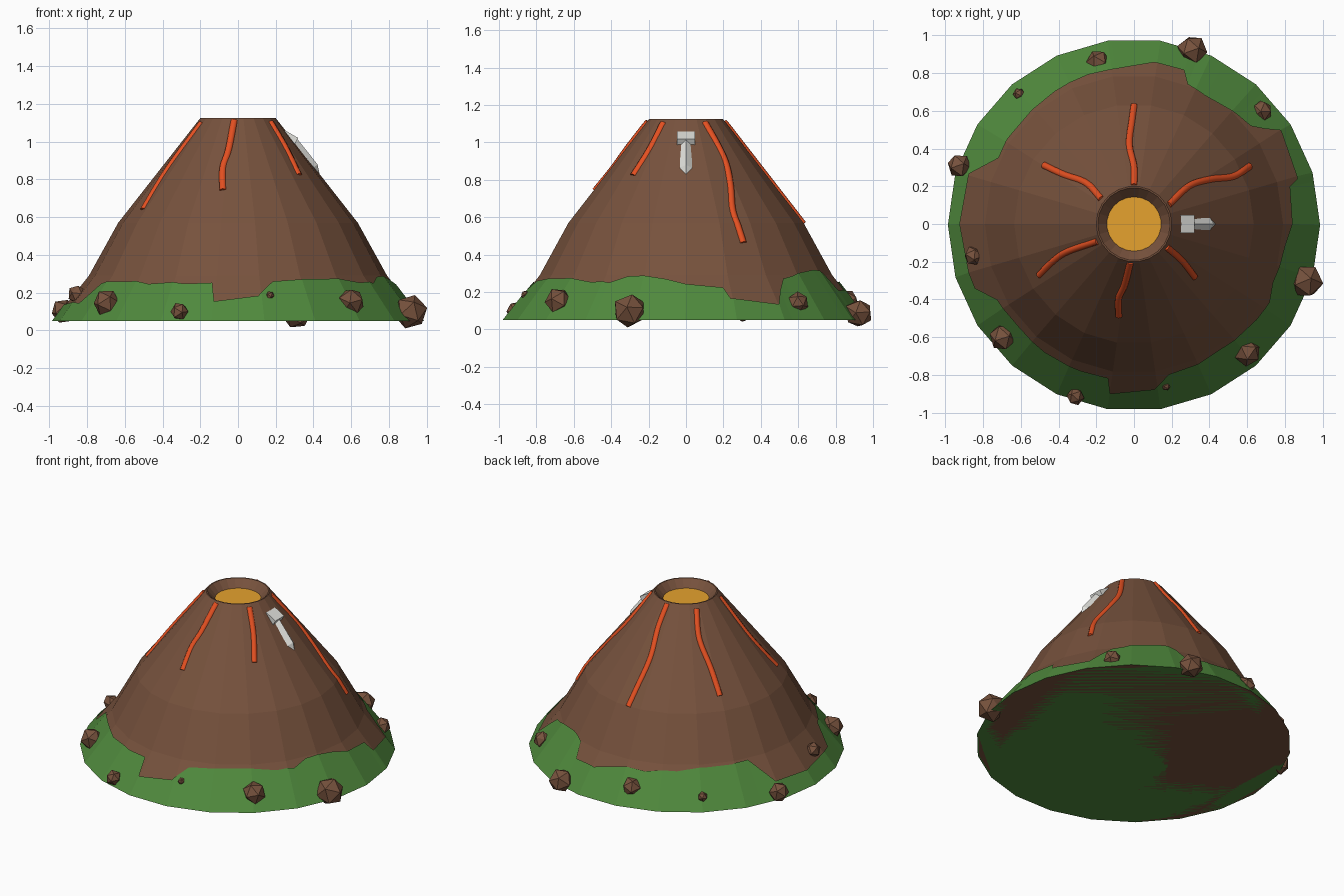
import bpy, bmesh, math, random
from mathutils import Vector, Euler

if "Cube" in bpy.data.objects:
    bpy.data.objects.remove(bpy.data.objects["Cube"])

random.seed(4)
N = 22
STEP = 2 * math.pi / N
PROFILE = [(0.98, 0.05), (0.79, 0.29), (0.635, 0.57), (0.2, 1.125)]


def material(name, rgb):
    m = bpy.data.materials.new(name)
    lin = [((c / 255 + 0.055) / 1.055) ** 2.4 for c in rgb]
    m.diffuse_color = (*lin, 1)
    m.use_nodes = True
    m.node_tree.nodes["Principled BSDF"].inputs["Base Color"].default_value = m.diffuse_color
    return m


BROWN = material("brown rock", (119, 82, 61))
GREEN = material("grass green", (80, 138, 61))
ORANGE = material("lava orange", (228, 80, 33))
GOLD = material("molten gold", (230, 162, 46))
GREY = material("light metal", (226, 226, 221))


def add_object(name, bm, mat):
    bmesh.ops.recalc_face_normals(bm, faces=bm.faces)
    me = bpy.data.meshes.new(name)
    bm.to_mesh(me)
    bm.free()
    me.materials.append(mat)
    ob = bpy.data.objects.new(name, me)
    bpy.context.collection.objects.link(ob)
    return ob


def facet(a):
    """Radius factor of the N-sided outline at angle a."""
    return math.cos(STEP / 2) / math.cos((a % STEP) - STEP / 2)


def slope_z(x, y):
    """Height of the mountain side above (x, y)."""
    r = math.hypot(x, y) / facet(math.atan2(y, x))
    for (r0, z0), (r1, z1) in zip(PROFILE, PROFILE[1:]):
        if r >= r1:
            return z0 + (r0 - r) / (r0 - r1) * (z1 - z0)
    return PROFILE[-1][1]


def lathe(bm, profile, cap_start=False, cap_end=False):
    rings = [[bm.verts.new((r * math.cos(i * STEP), r * math.sin(i * STEP), z))
              for i in range(N)] for r, z in profile]
    for a, b in zip(rings, rings[1:]):
        for i in range(N):
            j = (i + 1) % N
            bm.faces.new((a[i], a[j], b[j], b[i]))
    if cap_start:
        bm.faces.new(rings[0][::-1])
    if cap_end:
        bm.faces.new(rings[-1])


# Mountain with crater
bm = bmesh.new()
lathe(bm, PROFILE + [(0.192, 1.125), (0.141, 1.07)], True, True)
add_object("mountain", bm, BROWN)

# Molten pool in the crater
bm = bmesh.new()
bmesh.ops.create_circle(bm, cap_ends=True, segments=N, radius=0.144)
bmesh.ops.translate(bm, verts=bm.verts, vec=(0, 0, 1.076))
add_object("crater_pool", bm, GOLD)

# Grass skirt: ragged upper edge as (degrees, radius)
EDGE = [(0, .83), (13.5, .84), (15.5, .89), (32.5, .915), (36, .85), (40, .80), (46, .79),
        (61, .77), (69, .785), (72, .85), (83, .855), (97, .82), (107, .82), (121, .81),
        (133, .80), (146, .80), (154, .79), (163, .905), (180, .915), (202, .90), (209, .82),
        (222, .81), (235, .82), (250, .82), (260.5, .82), (262, .90), (277, .875), (283, .81),
        (312, .805), (322, .815), (330, .82), (337, .79), (352, .80), (360, .83)]


def edge_radius(d):
    for (a, r), (b, s) in zip(EDGE, EDGE[1:]):
        if a <= d <= b:
            return r + (s - r) * (d - a) / (b - a)


angles = sorted({round(d, 3) for d, _ in EDGE[:-1]} | {round(i * 360 / N, 3) for i in range(N)})
bm = bmesh.new()
low, high = [], []
for d in angles:
    a = math.radians(d)
    c, s, r = math.cos(a), math.sin(a), edge_radius(d)
    base = 0.986 * facet(a)
    low.append(bm.verts.new((base * c, base * s - .005, 0.05)))
    high.append(bm.verts.new(((r + .008) * c, (r + .008) * s, slope_z(r * c, r * s) + .004)))
for i in range(len(low)):
    j = (i + 1) % len(low)
    bm.faces.new((low[i], low[j], high[j], high[i]))
bm.faces.new(low[::-1])
add_object("grass_skirt", bm, GREEN)

# Lava streams: plan-view paths laid on the slope
STREAMS = [
    [(0, .2), (0, .3), (-.025, .42), (-.01, .55), (0, .625)],
    [(.18, .1), (.29, .2), (.4, .235), (.52, .25), (.61, .305)],
    [(.17, -.12), (.25, -.19), (.32, -.28)],
    [(-.02, -.2), (-.05, -.32), (-.08, -.39), (-.08, -.485)],
    [(-.19, -.09), (-.35, -.145), (-.43, -.2), (-.5, -.27)],
    [(-.17, .13), (-.25, .215), (-.37, .26), (-.475, .31)],
]


def smooth_path(pts, n=6):
    p = [Vector(q) for q in pts]
    p = [2 * p[0] - p[1]] + p + [2 * p[-1] - p[-2]]
    out = []
    for k in range(1, len(p) - 2):
        a, b, c, d = p[k - 1:k + 3]
        for i in range(n):
            t = i / n
            out.append(.5 * (2 * b + (c - a) * t + (2 * a - 5 * b + 4 * c - d) * t * t
                             + (3 * b - a - 3 * c + d) * t ** 3))
    return out + [p[-2]]


for k, path in enumerate(STREAMS):
    pts = smooth_path(path)
    cu = bpy.data.curves.new("lava_stream", "CURVE")
    cu.dimensions = "3D"
    cu.bevel_depth = 0.02
    cu.bevel_resolution = 2
    cu.use_fill_caps = True
    sp = cu.splines.new("POLY")
    sp.points.add(len(pts) - 1)
    for q, v in zip(sp.points, pts):
        q.co = (v.x, v.y, min(slope_z(v.x, v.y), 1.12) - .012, 1)
    cu.materials.append(ORANGE)
    ob = bpy.data.objects.new(f"lava_stream_{k + 1}", cu)
    bpy.context.collection.objects.link(ob)
    bpy.ops.object.select_all(action="DESELECT")
    ob.select_set(True)
    bpy.context.view_layer.objects.active = ob
    bpy.ops.object.convert(target="MESH")

# Boulders around the foot: x, y, z, radius
BOULDERS = [(.31, .925, .085, .08), (.912, -.3, .1, .092), (-.19, .86, .15, .064),
            (-.61, .69, .13, .033), (-.925, .31, .1, .067), (.68, .6, .145, .056),
            (-.85, -.17, .19, .053), (-.695, -.6, .145, .074), (-.31, -.915, .1, .049),
            (.17, -.86, .185, .023), (.6, -.68, .15, .072)]
for k, (x, y, z, r) in enumerate(BOULDERS):
    bm = bmesh.new()
    bmesh.ops.create_icosphere(bm, subdivisions=1, radius=r)
    turn = Euler([random.uniform(0, 6) for _ in range(3)]).to_matrix()
    for v in bm.verts:
        v.co = turn @ v.co * random.uniform(.94, 1.06) + Vector((x, y, z))
    add_object(f"boulder_{k + 1}", bm, BROWN)

# Metal block on the slope (cross-section in x, z)
U, V = Vector((.87, 0, -.5)), Vector((-.5, 0, -.87))
SIDE = Vector((0, 1, 0))
bm = bmesh.new()
bmesh.ops.create_cube(bm, size=1)
for v in bm.verts:
    v.co = (Vector((.272, 0, 1.018)) + U * v.co.x * .08 + SIDE * v.co.y * .096
            + V * v.co.z * .05)
add_object("metal_block", bm, GREY)

# Pointed blade with a diamond section
A, B = Vector((.29, 0, 1.0)), Vector((.43, 0, .83))
axis = (B - A).normalized()
normal = Vector((-axis.z, 0, -axis.x)) * -1
normal = Vector((-axis.z, 0, axis.x))
bm = bmesh.new()
rings = []
for t, w, h in [(0, .028, .028), (.8, .033, .025), (1, .002, .002)]:
    c = A.lerp(B, t)
    rings.append([bm.verts.new(c + o) for o in
                  (SIDE * w, normal * h, -SIDE * w, -normal * h)])
for a, b in zip(rings, rings[1:]):
    for i in range(4):
        j = (i + 1) % 4
        bm.faces.new((a[i], a[j], b[j], b[i]))
bm.faces.new(rings[0])
bm.faces.new(rings[-1])
add_object("blade", bm, GREY)
